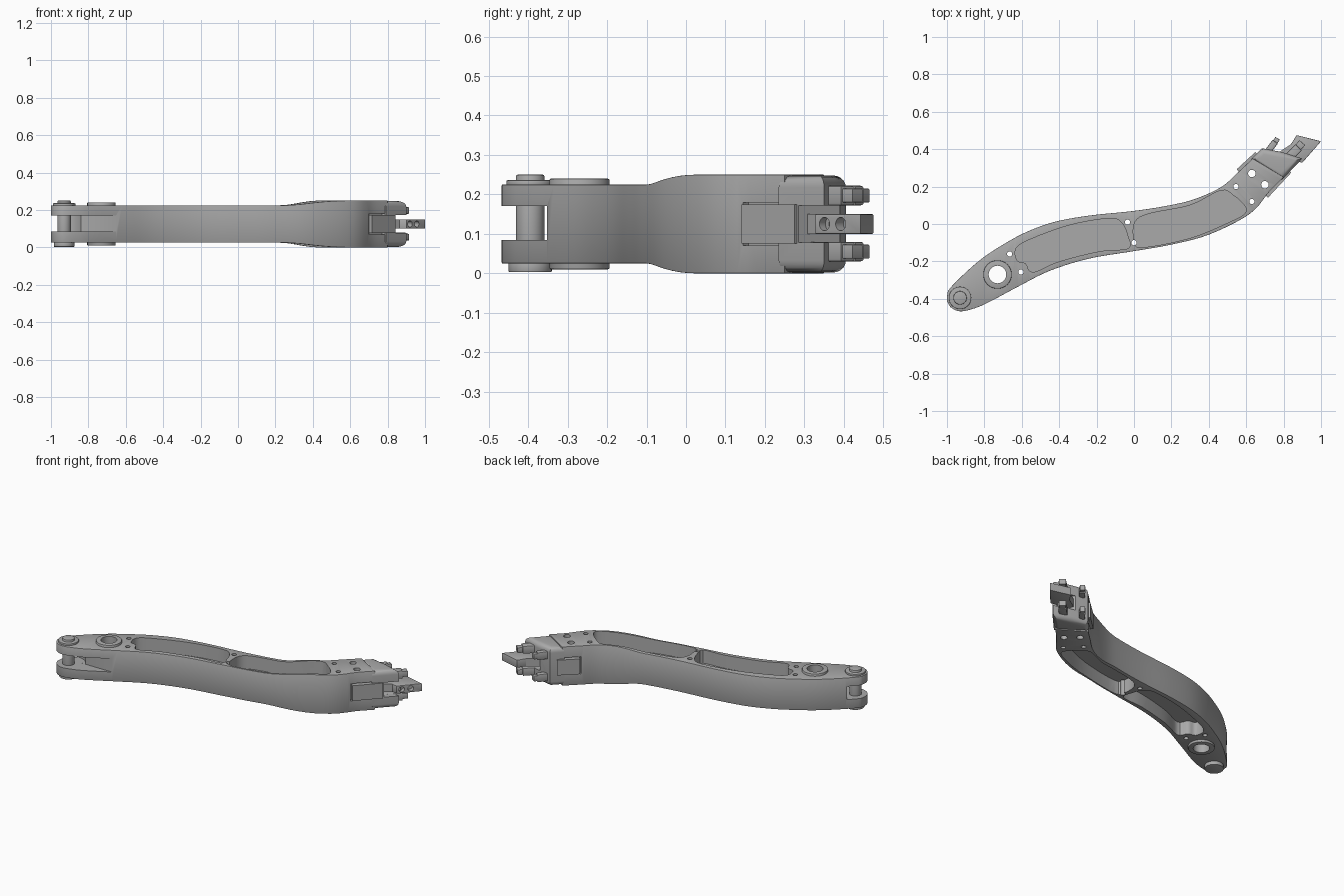
import bpy, bmesh, math
from mathutils import Vector

if "Cube" in bpy.data.objects:
    bpy.data.objects.remove(bpy.data.objects["Cube"])

GREY = bpy.data.materials.new("machined grey")
GREY.use_nodes = True
colour = (0.4, 0.4, 0.4, 1)
GREY.diffuse_color = colour
GREY.node_tree.nodes["Principled BSDF"].inputs["Base Color"].default_value = colour


def finish(name, bm):
    """Turn a bmesh into a coloured object."""
    bmesh.ops.recalc_face_normals(bm, faces=bm.faces)
    mesh = bpy.data.meshes.new(name)
    bm.to_mesh(mesh)
    bm.free()
    mesh.materials.append(GREY)
    obj = bpy.data.objects.new(name, mesh)
    bpy.context.collection.objects.link(obj)
    return obj


def soften(bm, size, segments=2):
    """Round the edges running around the top and bottom."""
    edges = [e for e in bm.edges if len(e.link_faces) == 2
             and e.calc_face_angle(0) > 1.0
             and abs((e.verts[0].co - e.verts[1].co).normalized().z) < 0.7]
    bmesh.ops.bevel(bm, geom=edges, offset=size, segments=segments,
                    profile=0.5, affect='EDGES', clamp_overlap=True)


def prism(name, points, z0, z1, bevel=0, segments=2):
    bm = bmesh.new()
    base = bm.faces.new([bm.verts.new((x, y, z0)) for x, y in points])
    top = bmesh.ops.extrude_face_region(bm, geom=[base])["geom"]
    bmesh.ops.translate(bm, vec=(0, 0, z1 - z0),
                        verts=[v for v in top if isinstance(v, bmesh.types.BMVert)])
    bmesh.ops.recalc_face_normals(bm, faces=bm.faces)
    if bevel:
        soften(bm, bevel, segments)
    return finish(name, bm)


def disc(name, centre, r, z0, z1, bevel=0, n=32):
    ring = [(centre[0] + r * math.cos(math.tau * i / n),
             centre[1] + r * math.sin(math.tau * i / n)) for i in range(n)]
    return prism(name, ring, z0, z1, bevel)


def bar(name, p, q, width, z0, z1, bevel=0):
    """Flat bar between two plan points."""
    p, q = Vector(p), Vector(q)
    d = (q - p).normalized() * width / 2
    s = Vector((-d.y, d.x))
    return prism(name, [p + s, p - s, q - s, q + s], z0, z1, bevel)


def spline(points, n, closed=False):
    """Catmull-Rom curve through plan points."""
    pts = [Vector(p) for p in points]
    if not closed:
        pts = [2 * pts[0] - pts[1]] + pts + [2 * pts[-1] - pts[-2]]
    count = len(pts) if closed else len(pts) - 3
    out = []
    for i in range(count):
        a, b, c, d = (pts[(i + k) % len(pts)] for k in range(4))
        for j in range(n):
            t = j / n
            out.append(0.5 * (2 * b + (c - a) * t + (2 * a - 5 * b + 4 * c - d) * t * t
                              + (3 * b - a - 3 * c + d) * t ** 3))
    return out if closed else out + [pts[-2]]


def carve(obj, cutters):
    for c in cutters:
        c.hide_render = True
        m = obj.modifiers.new("cut", 'BOOLEAN')
        m.operation, m.solver, m.object = 'DIFFERENCE', 'EXACT', c
    bpy.context.view_layer.update()
    graph = bpy.context.evaluated_depsgraph_get()
    mesh = bpy.data.meshes.new_from_object(obj.evaluated_get(graph))
    obj.modifiers.clear()
    obj.data = mesh
    for c in cutters:
        bpy.data.objects.remove(c)


# Arm: lofted between its back and front edges, flaring in height near the collar
back = [(-1, -.385), (-.985, -.345), (-.89, -.25), (-.8, -.175), (-.7, -.11), (-.58, -.045),
        (-.43, .01), (-.24, .045), (0, .07), (.19, .1), (.33, .135), (.47, .2),
        (.56, .28), (.635, .35)]
front = [(-1, -.41), (-.98, -.445), (-.93, -.467), (-.85, -.45), (-.77, -.415), (-.62, -.335),
         (-.45, -.25), (-.24, -.185), (0, -.145), (.2, -.11), (.405, -.055), (.62, .055),
         (.725, .175), (.8, .25)]
STEPS = 5
bm = bmesh.new()
rings = []
for i, (b, f) in enumerate(zip(spline(back, STEPS), spline(front, STEPS))):
    t = min(1, max(0, (i / STEPS - 9.2) / 1.5))
    flare = 0.025 * t * t * (3 - 2 * t)
    lo, hi = 0.025 - flare, 0.225 + flare
    rings.append([bm.verts.new((p.x, p.y, z)) for p, z in
                  ((b, lo), (b, hi), (f, hi), (f, lo))])
for r, s in zip(rings, rings[1:]):
    for k in range(4):
        bm.faces.new((r[k], r[(k + 1) % 4], s[(k + 1) % 4], s[k]))
bm.faces.new(rings[0])
bm.faces.new(rings[-1])
bmesh.ops.recalc_face_normals(bm, faces=bm.faces)
soften(bm, 0.007)
arm = finish("arm", bm)

# Lightening pockets above and below a central web
pockets = [
    [(-.63, -.13), (-.55, -.08), (-.34, -.005), (-.13, .03), (-.065, .005), (-.035, -.06),
     (-.03, -.13), (-.18, -.145), (-.4, -.2), (-.54, -.258), (-.58, -.21), (-.625, -.195)],
    [(.005, .01), (.08, .055), (.3, .1), (.465, .18), (.535, .15), (.59, .1),
     (.595, .06), (.52, .015), (.3, -.075), (.04, -.125), (0, -.08)]]
cuts = []
for outline in pockets:
    curve = spline(outline, 4, closed=True)
    cuts += [prism("pocket_cutter", curve, 0.14, 0.4),
             prism("pocket_cutter", curve, -0.2, 0.11)]

# Fork slot, bushing seat and fastener holes
PIN, EYE = (-.93, -.395), (-.73, -.27)
cuts += [prism("slot_cutter", [(-1.2, -.7), (-.64, -.7), (-.64, -.352), (-1.2, -.352)], .085, .17),
         disc("slot_cutter", PIN, .1, .0851, .1699),
         disc("eye_cutter", EYE, .06, -.1, .4)]
holes = [(-.665, -.16), (-.605, -.257), (-.035, .01), (0, -.1), (.545, .2), (.63, .12)]
cuts += [disc("hole_cutter", h, .014, -.1, .4, n=16) for h in holes]
cuts += [disc("hole_cutter", h, .02, -.1, .4, n=20) for h in ((.63, .27), (.7, .21))]

# Side notches that receive the collar tongues
tongues = {"front": ((.7, .145), (.83, .285)), "back": ((.555, .275), (.66, .372))}
for p, q in tongues.values():
    cuts.append(bar("notch_cutter", p, q, .04, .07, .18))
carve(arm, cuts)
for side, (p, q) in tongues.items():
    p, q = Vector(p), Vector(q)
    d = (q - p).normalized() * 0.008
    bar(side + "_collar_tongue", p + d, q, .034 if side == "back" else .03, .076, .174)

# Bushing through the arm
bushing = disc("bushing", EYE, .076, .01, .24, .004, n=48)
carve(bushing, [disc("bore_cutter", EYE, .047, -.1, .4, n=40)])

# Fork pin with washers and head
disc("fork_pin", PIN, .036, .01, .25, .004)
disc("pin_top_washer", PIN, .06, .22, .236, .003)
disc("pin_bottom_head", PIN, .055, .003, .03, .003)

# Collar with rounded ends and a central slot
collar = prism("collar", [(.625, .345), (.685, .405), (.79, .385), (.9, .35), (.79, .235)],
               .002, .248, .03, 5)
carve(collar, [bar("collar_slot_cutter", (.8, .34), (1, .48), .3, .078, .172)])

# Locking fingers, mirrored about the mid height
for level, z0, z1 in (("upper", .172, .222), ("lower", .03, .08)):
    bar(level + "_back_finger", (.68, .34), (.755, .44), .034, z0, z1, .006)
    bar(level + "_back_finger_tip", (.75, .43), (.768, .458), .028, z0 + .007, z1 - .007, .004)
    bar(level + "_front_finger", (.79, .32), (.88, .41), .048, z0, z1, .006)
    bar(level + "_front_finger_tip", (.87, .4), (.9, .435), .04, z0 + .007, z1 - .007, .004)

# Key plate with two cross holes
key = prism("key_plate", [(.79, .35), (.87, .475), (1, .442), (.9, .328)], .1, .15, .003)
edge = Vector((.1, .114, 0))
drills = []
for t in (.2, .56):
    bpy.ops.mesh.primitive_cylinder_add(vertices=20, radius=.017, depth=.06,
                                        location=Vector((.9, .328, .125)) + edge * t)
    drill = bpy.context.object
    drill.rotation_euler = Vector((edge.y, -edge.x, 0)).to_track_quat('Z', 'Y').to_euler()
    drills.append(drill)
carve(key, drills)
bar("key_stem", (.7, .28), (.88, .4), .09, .1, .15)

# Smooth shading with sharp edges kept
bpy.ops.object.select_all(action='DESELECT')
for o in bpy.context.collection.objects:
    if o.type == 'MESH' and GREY.name in o.data.materials:
        o.select_set(True)
        bpy.context.view_layer.objects.active = o
bpy.ops.object.shade_smooth_by_angle(angle=math.radians(35))
